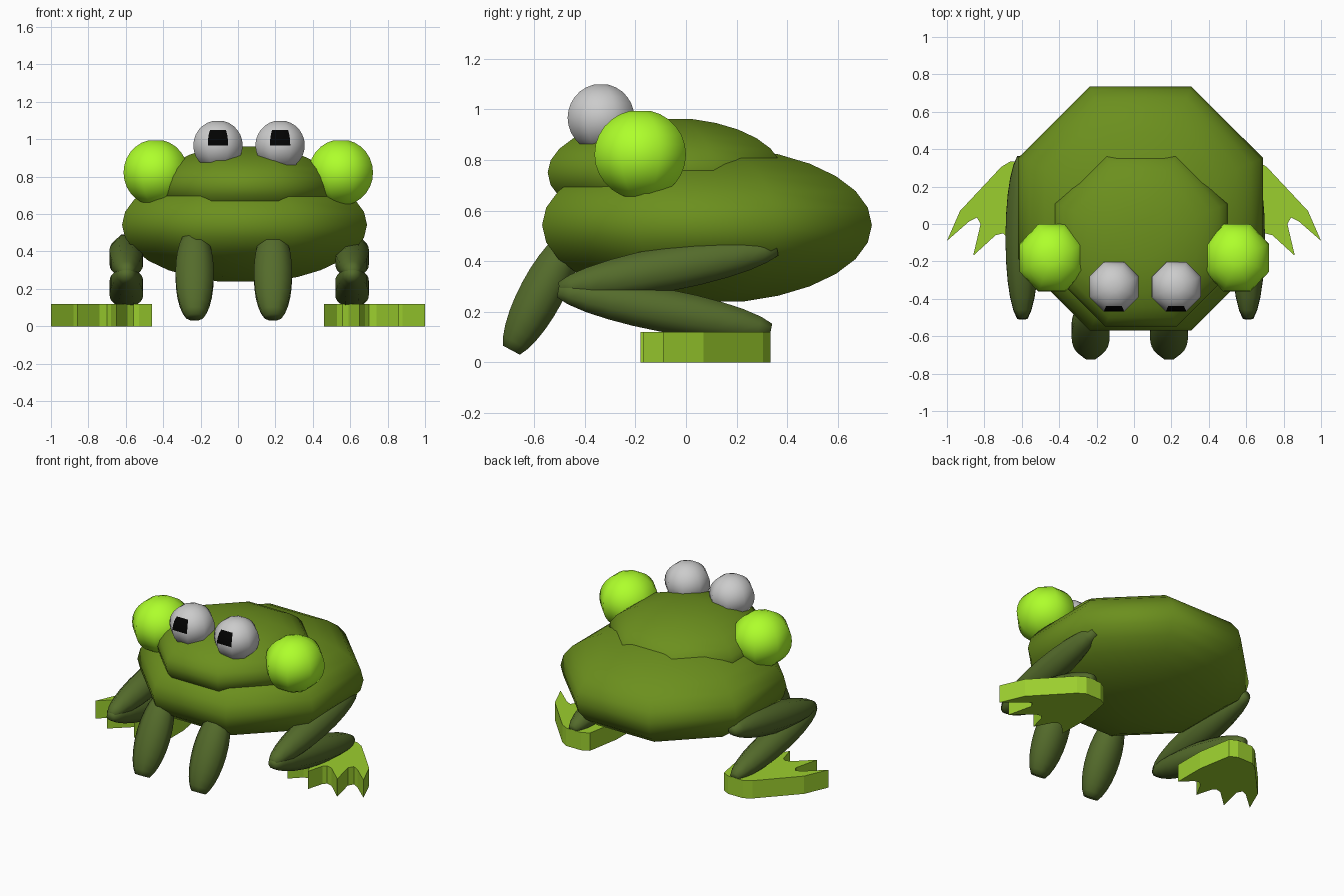
import bpy, bmesh, math
from mathutils import Matrix

if "Cube" in bpy.data.objects:
    bpy.data.objects.remove(bpy.data.objects["Cube"])


def material(name, r, g, b):
    m = bpy.data.materials.new(name)
    m.diffuse_color = [(c / 255) ** 2.2 for c in (r, g, b)] + [1]
    m.use_nodes = True
    m.node_tree.nodes["Principled BSDF"].inputs["Base Color"].default_value = m.diffuse_color
    return m


OLIVE = material("olive", 107, 142, 35)
DARK = material("dark_olive", 85, 107, 47)
LIME = material("lime", 173, 255, 47)
LEAF = material("leaf", 154, 205, 50)
BLACK = material("black", 8, 8, 8)


def add_object(name, bm, mats):
    bmesh.ops.recalc_face_normals(bm, faces=bm.faces)
    mesh = bpy.data.meshes.new(name)
    bm.to_mesh(mesh)
    bm.free()
    for m in mats:
        mesh.materials.append(m)
    obj = bpy.data.objects.new(name, mesh)
    bpy.context.collection.objects.link(obj)
    return obj


def ellipsoid(name, centre, radii, mats, tilt=0, first=12.86, step=12.86, pupil=False):
    """Eight-sided ellipsoid with flat sides facing the axes and flat end caps."""
    bm = bmesh.new()
    k = 1 / math.cos(math.pi / 8)
    rings = []
    a = first
    while a < 180 - first + 0.1:
        t = math.radians(a)
        rings.append([bm.verts.new((radii[0] * k * math.sin(t) * math.cos(math.radians(22.5 + 45 * i)),
                                    radii[1] * k * math.sin(t) * math.sin(math.radians(22.5 + 45 * i)),
                                    radii[2] * math.cos(t))) for i in range(8)])
        a += step
    for lo, hi in zip(rings, rings[1:]):
        for i in range(8):
            j = (i + 1) % 8
            f = bm.faces.new((lo[i], lo[j], hi[j], hi[i]))
            f.smooth = True
            # front facet of the upper half
            if pupil and i == 5 and 0 < f.calc_center_median().z < radii[2] * 0.62:
                f.material_index = 1
    for ring in (rings[0], rings[-1]):
        bm.faces.new(ring).smooth = True
    bm.transform(Matrix.Translation(centre) @ Matrix.Rotation(math.radians(tilt), 4, 'X'))
    return add_object(name, bm, mats)


# Body and head
ellipsoid("body", (0.035, 0.083, 0.543), (0.655, 0.652, 0.31), [OLIVE])
ellipsoid("head", (0.038, -0.083, 0.75), (0.464, 0.464, 0.218), [OLIVE])

# Cheek balls, eyes with black pupil facets, front legs
for side, cheek_x, eye_x, leg_x in (("left", -0.44, -0.107, -0.232), ("right", 0.55, 0.225, 0.187)):
    ellipsoid("cheek_" + side, (cheek_x, -0.181, 0.822), (0.172, 0.181, 0.177), [LIME])
    ellipsoid("eye_" + side, (eye_x, -0.336, 0.967), (0.132, 0.132, 0.134), [None, BLACK], pupil=True)
    ellipsoid("front_leg_" + side, (leg_x, -0.57, 0.275), (0.102, 0.088, 0.285), [DARK],
              tilt=-28, first=25.72)

# Folded hind legs, long axis running front to back
for side, x in (("left", -0.597), ("right", 0.61)):
    ellipsoid("thigh_" + side, (x, -0.07, 0.37), (0.09, 0.088, 0.46), [DARK],
              tilt=-79.5, first=18, step=14.4)
    ellipsoid("shin_" + side, (x, -0.085, 0.205), (0.09, 0.085, 0.45), [DARK],
              tilt=-100.5, first=18, step=14.4)

# Webbed feet: extruded outline with scalloped toes
OUTLINE = [(0.50, 0.31), (0.55, 0.335), (0.66, 0.335), (0.71, 0.305), (0.93, 0.07), (1.0, -0.09),
           (0.88, 0.015), (0.84, 0.035), (0.82, 0.0), (0.86, -0.17),
           (0.74, -0.06), (0.70, -0.05), (0.68, -0.07), (0.65, -0.18),
           (0.59, -0.07), (0.56, -0.05), (0.53, -0.06), (0.46, -0.13), (0.46, 0.08)]
for side, s in (("left", -1), ("right", 1)):
    bm = bmesh.new()
    face = bm.faces.new([bm.verts.new((s * x, y, 0)) for x, y in OUTLINE])
    ext = bmesh.ops.extrude_face_region(bm, geom=[face], use_keep_orig=True)
    for v in ext["geom"]:
        if isinstance(v, bmesh.types.BMVert):
            v.co.z = 0.12
    add_object("foot_" + side, bm, [LEAF])
